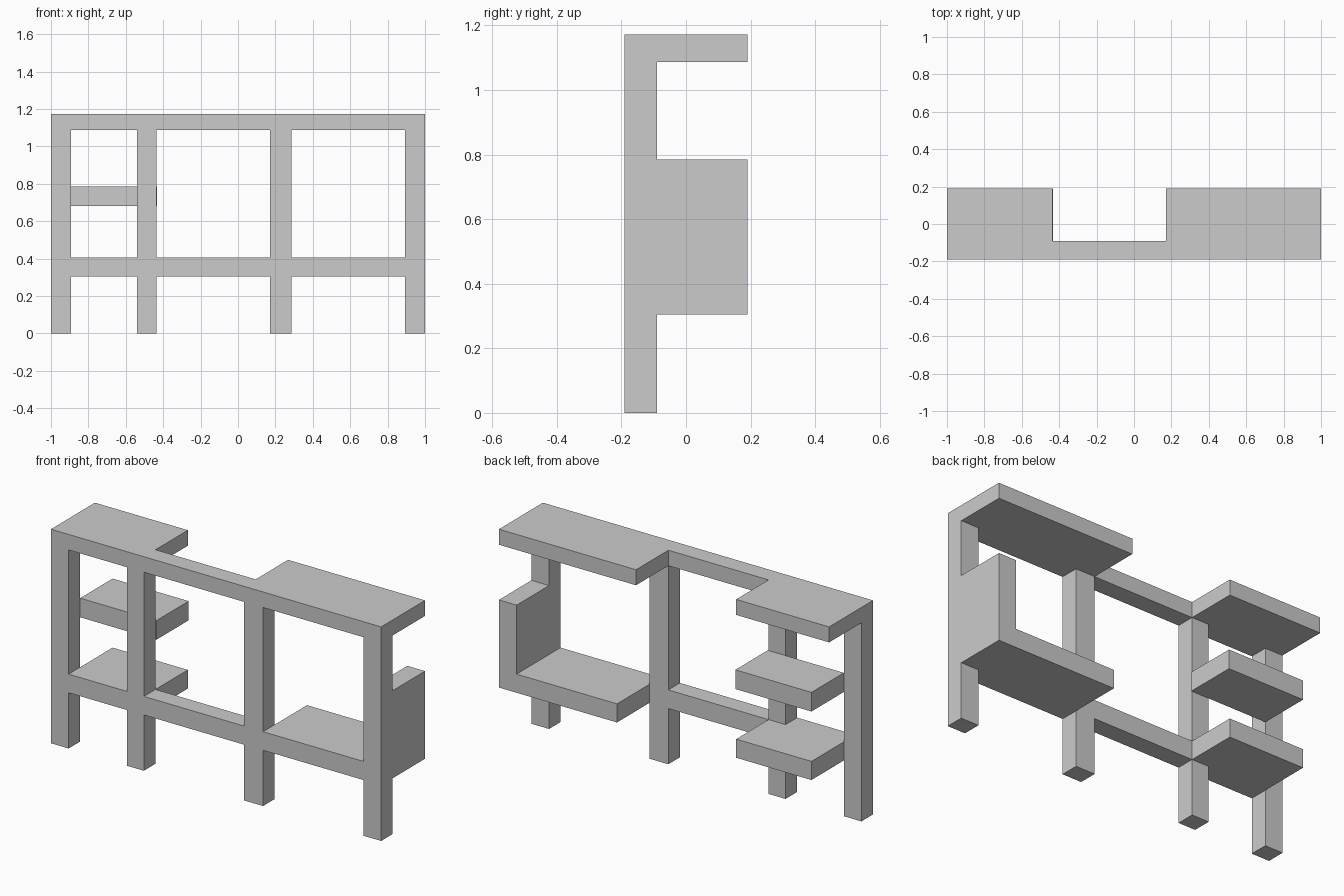
import bpy, bmesh
from math import radians

if "Cube" in bpy.data.objects:
    bpy.data.objects.remove(bpy.data.objects["Cube"])

FRONT, FRAME_BACK, BACK = -0.19, -0.09, 0.19
TOP0, TOP1 = 1.087, 1.172      # top board heights
LOW0, LOW1 = 0.305, 0.407      # lower rail heights
MID0, MID1 = 0.68, 0.785       # middle shelf heights
POSTS = [(-1, -0.893), (-0.54, -0.437), (0.17, 0.285), (0.893, 1)]


def rect(x0, x1, z0, z1):
    return [(x0, z0), (x1, z0), (x1, z1), (x0, z1)]


def extrude_profile(name, loops, y0, y1):
    """Fill x-z loops (inner loops become holes) and extrude them along y."""
    cu = bpy.data.curves.new(name, 'CURVE')
    cu.dimensions, cu.fill_mode, cu.extrude = '2D', 'BOTH', (y1 - y0) / 2
    for loop in loops:
        sp = cu.splines.new('POLY')
        sp.points.add(len(loop) - 1)
        for p, (x, z) in zip(sp.points, loop):
            p.co = (x, z, 0, 1)
        sp.use_cyclic_u = True
    ob = bpy.data.objects.new(name, cu)
    bpy.context.collection.objects.link(ob)
    ob.location.y = (y0 + y1) / 2
    ob.rotation_euler.x = radians(90)
    bpy.ops.object.select_all(action='DESELECT')
    ob.select_set(True)
    bpy.context.view_layer.objects.active = ob
    bpy.ops.object.convert(target='MESH')
    ob = bpy.context.object
    ob.name = name
    bm = bmesh.new()
    bm.from_mesh(ob.data)
    bmesh.ops.remove_doubles(bm, verts=bm.verts, dist=1e-4)
    bmesh.ops.recalc_face_normals(bm, faces=bm.faces)
    for f in bm.faces:
        f.smooth = False
    bm.to_mesh(ob.data)
    bm.free()
    return ob


# Front frame: outline with four legs, three window openings
outline = [(1, TOP1), (-1, TOP1)]
for i, (a, b) in enumerate(POSTS):
    if i:
        outline.append((a, LOW0))
    outline += [(a, 0), (b, 0)]
    if i < 3:
        outline.append((b, LOW0))
windows = [rect(POSTS[i][1], POSTS[i + 1][0], LOW1, TOP0) for i in range(3)]
extrude_profile("front_frame", [outline] + windows, FRONT, FRAME_BACK)

# Top boards, left and right of the gap
extrude_profile("top_board_left", [rect(-1, -0.437, TOP0, TOP1)], FRAME_BACK, BACK)
extrude_profile("top_board_right", [rect(0.17, 1, TOP0, TOP1)], FRAME_BACK, BACK)

# Left shelves
extrude_profile("lower_shelf_left", [rect(-0.893, -0.437, LOW0, LOW1)], FRAME_BACK, BACK)
extrude_profile("middle_shelf_left", [rect(-0.893, -0.432, MID0, MID1)], FRAME_BACK, BACK)

# Right shelf with its upright side panel
shelf = [(0.285, LOW0), (1, LOW0), (1, MID1), (0.893, MID1), (0.893, LOW1), (0.285, LOW1)]
extrude_profile("lower_shelf_right", [shelf], FRAME_BACK, BACK)
